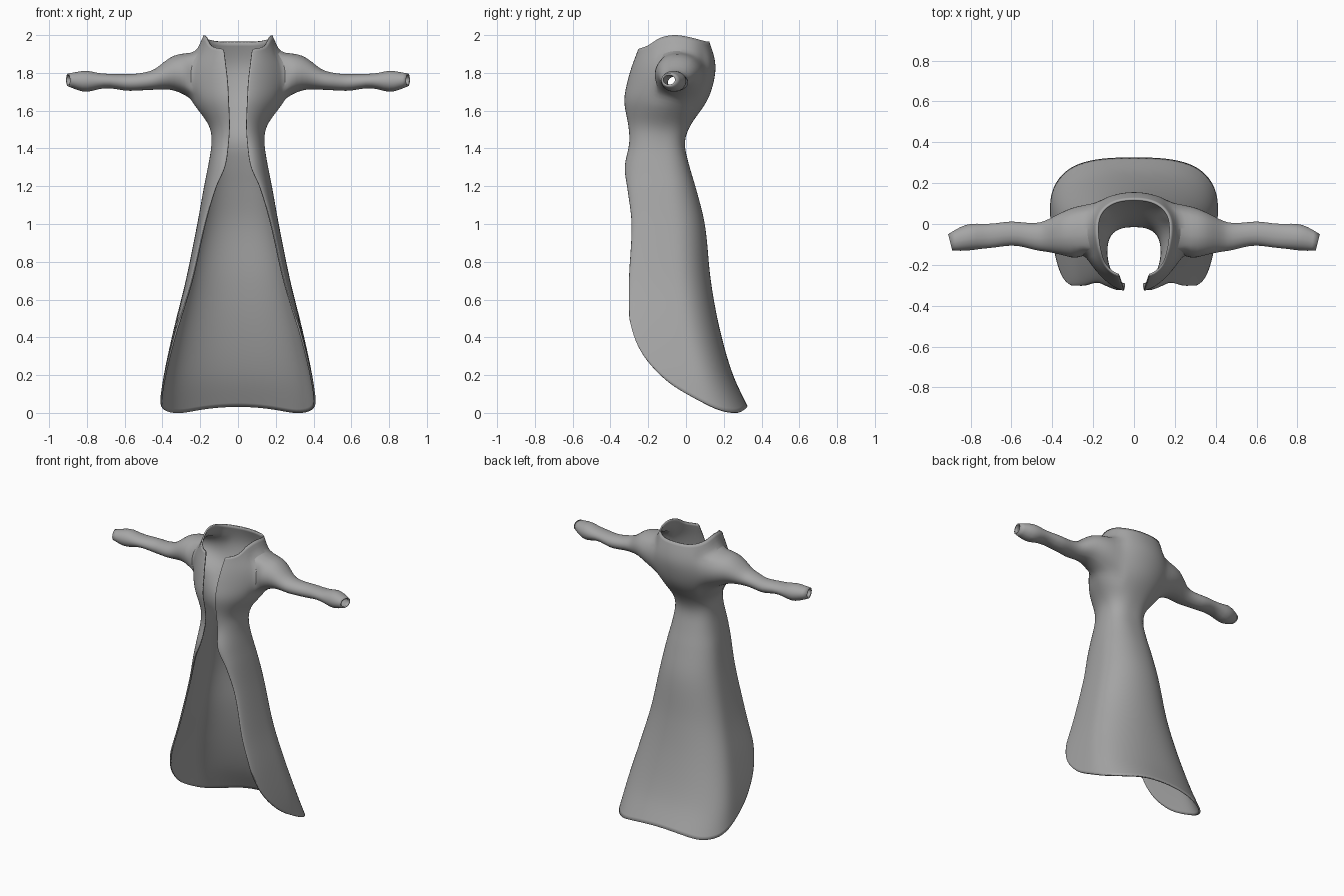
import bpy
import bmesh
from math import sin, cos, pi, atan2

cube = bpy.data.objects.get("Cube")
if cube:
    bpy.data.objects.remove(cube, do_unlink=True)

QUARTER = 10            # columns from back centre to side, and side to front
ROWS = 46
ARM_ROWS = (38, 44)     # armhole block in the body grid
ARM_COLS = (5, 13)

# Cross-sections: height, half width, back y, side y, front y, half gap,
# squareness of the back, squareness of the front
SECTIONS = [
    (0.00, .422, .345, .06, -.30, .395, 2.4, 2.0),
    (0.20, .393, .25, .03, -.30, .375, 2.3, 2.0),
    (0.45, .339, .178, -.02, -.30, .322, 2.2, 2.0),
    (0.70, .277, .132, -.05, -.302, .245, 2.1, 2.0),
    (1.00, .216, .10, -.07, -.288, .175, 2.1, 2.0),
    (1.20, .18, .05, -.10, -.312, .115, 2.2, 2.0),
    (1.30, .16, .02, -.13, -.325, .07, 2.4, 2.0),
    (1.43, .14, -.007, -.14, -.30, .05, 2.6, 2.0),
    (1.52, .152, .022, -.12, -.305, .045, 2.4, 1.8),
    (1.65, .245, .112, -.07, -.327, .05, 2.0, 1.6),
    (1.75, .28, .147, -.05, -.311, .055, 2.0, 1.5),
    (1.84, .27, .158, -.045, -.285, .065, 2.0, 1.5),
    (1.92, .22, .14, -.045, -.255, .075, 2.2, 1.6),
    (2.00, .182, .11, -.045, -.235, .08, 2.5, 1.7),
]
# Hem and collar heights along y
HEM = [(-.30, .50), (-.275, .40), (-.22, .295), (-.13, .195), (-.07, .145),
       (.02, .092), (.12, .04), (.20, .01), (.33, -.003)]
COLLAR = [(-.26, 1.925), (-.20, 1.945), (-.14, 1.985), (-.045, 2.0), (.115, 1.965)]
# Sleeve rings: x, centre y, centre z, half depth, half height
SLEEVE = [
    (.28, -.042, 1.794, .133, .111), (.34, -.045, 1.803, .112, .093),
    (.39, -.052, 1.787, .093, .074), (.44, -.061, 1.764, .074, .053),
    (.48, -.063, 1.757, .068, .048), (.54, -.053, 1.750, .060, .044),
    (.60, -.043, 1.748, .060, .045), (.68, -.057, 1.759, .06, .036),
    (.74, -.06, 1.756, .061, .041), (.80, -.063, 1.755, .068, .061),
    (.85, -.072, 1.757, .061, .049), (.90, -.09, 1.763, .041, .034),
]


def sample(table, key):
    """Smoothly interpolate the values of a table at a key."""
    key = min(max(key, table[0][0]), table[-1][0])
    i = max(j for j in range(len(table) - 1) if table[j][0] <= key)
    a, b = table[i], table[i + 1]
    before, after = table[max(i - 1, 0)], table[min(i + 2, len(table) - 1)]
    h = b[0] - a[0]
    t = (key - a[0]) / h
    out = []
    for k in range(1, len(a)):
        ma = (b[k] - before[k]) / (b[0] - before[0]) * h
        mb = (after[k] - a[k]) / (after[0] - a[0]) * h
        d = b[k] - a[k]
        out.append(a[k] + t * (ma + t * (3 * d - 2 * ma - mb + t * (ma + mb - 2 * d))))
    return out


def section_point(col, z):
    """Plan position of a column on the cross-section at height z."""
    w, back, side, front, gap, n, m = sample(SECTIONS, z)
    if col <= QUARTER:
        a = col / QUARTER * pi / 2
        return (w * abs(sin(a)) ** (2 / n),
                side + (back - side) * abs(cos(a)) ** (2 / n))
    a = (col - QUARTER) / QUARTER * pi / 2
    return (gap + (w - gap) * abs(cos(a)) ** (2 / m),
            side + (front - side) * abs(sin(a)) ** (2 / m))


def column_ends(col):
    """Hem and collar height of a column."""
    low, high = .2, 1.97
    for _ in range(12):
        x, y = section_point(col, low)
        target = sample(HEM, y)[0] + .04 * max(0, 1 - (x / .3) ** 2)
        low = (low + target) / 2
        high = sample(COLLAR, section_point(col, high)[1])[0]
    return low, high


bm = bmesh.new()

# Body grid, one half, from back centre round to the front edge
grid = []
ends = [column_ends(c) for c in range(2 * QUARTER + 1)]
for r in range(ROWS + 1):
    line = []
    for c, (low, high) in enumerate(ends):
        z = low + (high - low) * r / ROWS
        x, y = section_point(c, z)
        line.append(bm.verts.new((x, y, z)))
    grid.append(line)

r0, r1 = ARM_ROWS
c0, c1 = ARM_COLS
for r in range(ROWS):
    for c in range(2 * QUARTER):
        if r0 <= r < r1 and c0 <= c < c1:
            continue
        bm.faces.new((grid[r][c], grid[r + 1][c], grid[r + 1][c + 1], grid[r][c + 1]))

# Armhole loop, eased from a block towards an oval
loop = ([grid[r0][c] for c in range(c0, c1)] + [grid[r][c1] for r in range(r0, r1)]
        + [grid[r1][c] for c in range(c1, c0, -1)] + [grid[r][c0] for r in range(r1, r0, -1)])
for v in [v for row in grid[r0 + 1:r1] for v in row[c0 + 1:c1]]:
    bm.verts.remove(v)
cy = sum(v.co.y for v in loop) / len(loop)
cz = sum(v.co.z for v in loop) / len(loop)
angles = [atan2((v.co.z - cz) / .12, (v.co.y - cy) / .125) for v in loop]
for v, a in zip(loop, angles):
    v.co.y += .5 * (cy + .135 * cos(a) - v.co.y)
    v.co.z += .5 * (cz + .122 * sin(a) - v.co.z)

# Sleeve grown out of the armhole, with a slanted open cuff
for i, (x, y, z, hy, hz) in enumerate(SLEEVE):
    slant = .25 if i == len(SLEEVE) - 1 else 0
    ring = [bm.verts.new((x + slant * hy * cos(a), y + hy * cos(a), z + hz * sin(a)))
            for a in angles]
    for k in range(len(ring)):
        j = (k + 1) % len(ring)
        bm.faces.new((loop[k], ring[k], ring[j], loop[j]))
    loop = ring

mesh = bpy.data.meshes.new("long_coat")
bm.to_mesh(mesh)
bm.free()

coat = bpy.data.objects.new("long_coat", mesh)
bpy.context.collection.objects.link(coat)

# Mirror to the other half, smooth the cloth and give it thickness
mirror = coat.modifiers.new("mirror", 'MIRROR')
mirror.use_axis[0] = True
mirror.use_clip = True
mirror.merge_threshold = .001
smooth = coat.modifiers.new("smooth", 'SUBSURF')
smooth.levels = smooth.render_levels = 1
cloth = coat.modifiers.new("cloth", 'SOLIDIFY')
cloth.thickness = .01
cloth.offset = -1
bpy.context.view_layer.objects.active = coat
coat.select_set(True)
bpy.ops.object.shade_smooth_by_angle(angle=pi / 3)

# Grey cloth
grey = bpy.data.materials.new("grey_cloth")
grey.use_nodes = True
colour = (.38, .38, .38, 1)
grey.diffuse_color = colour
shader = grey.node_tree.nodes["Principled BSDF"]
shader.inputs["Base Color"].default_value = colour
shader.inputs["Roughness"].default_value = .8
mesh.materials.append(grey)
